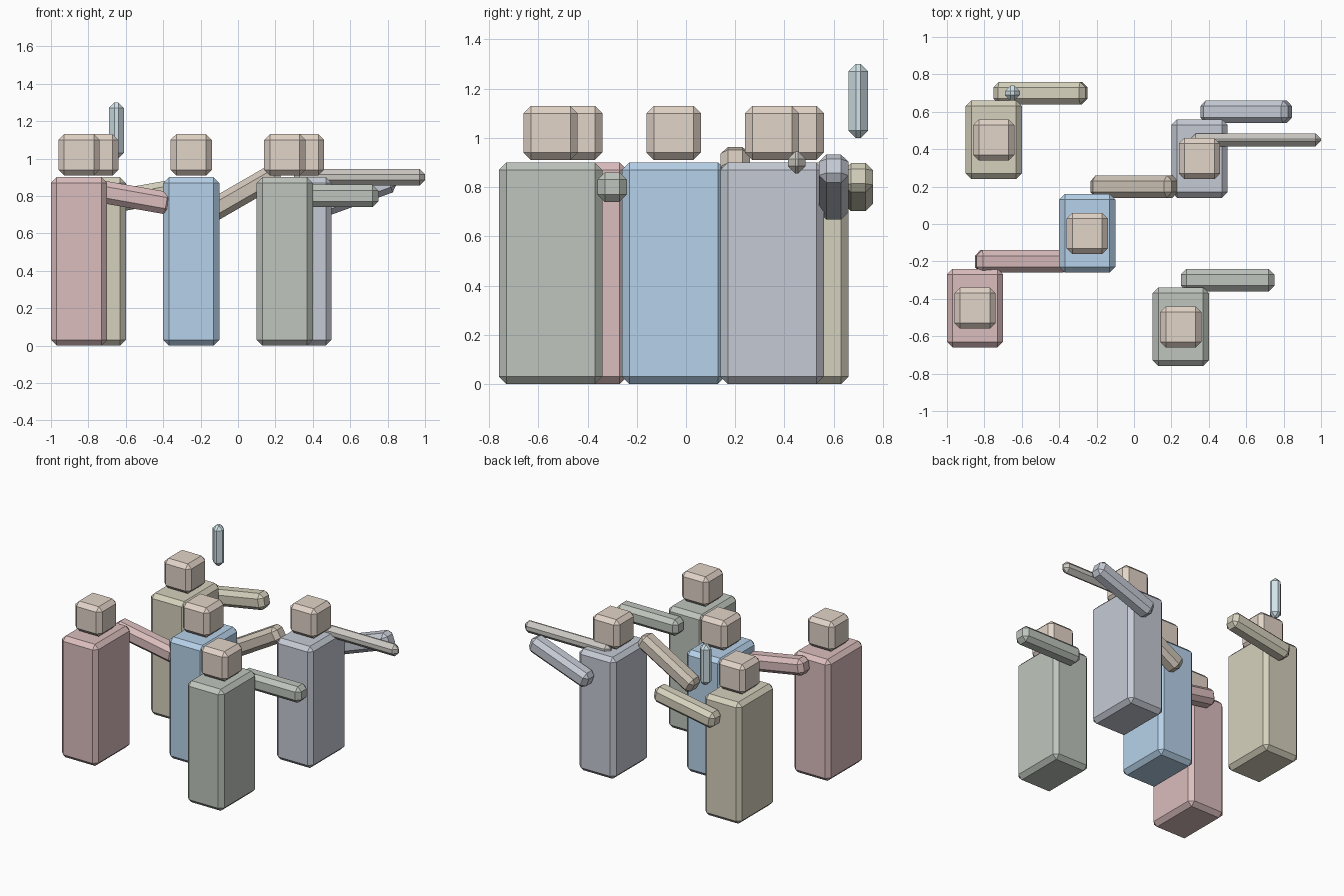
import bpy
from math import radians

if "Cube" in bpy.data.objects:
    bpy.data.objects.remove(bpy.data.objects["Cube"])


def material(name, rgb):
    m = bpy.data.materials.new(name)
    m.diffuse_color = (*rgb, 1)
    m.use_nodes = True
    m.node_tree.nodes["Principled BSDF"].inputs["Base Color"].default_value = m.diffuse_color
    return m


def block(name, centre, size, mat, tilt=0):
    """Box with a single flat chamfer; tilt raises its +x end, in degrees."""
    bpy.ops.mesh.primitive_cube_add(size=1, location=centre)
    ob = bpy.context.object
    ob.name = name
    ob.scale = size
    bpy.ops.object.transform_apply(location=False, rotation=False, scale=True)
    ob.rotation_euler.y = -radians(tilt)
    bevel = ob.modifiers.new("chamfer", 'BEVEL')
    bevel.width = 0.03
    bevel.segments = 1
    bevel.limit_method = 'NONE'
    ob.data.materials.append(mat)
    return ob


skin = material("skin", (0.76, 0.66, 0.58))
brown = material("sleeve_brown", (0.62, 0.55, 0.47))

# Figures: name, x, y, arm tilt, body colour, arm material override
figures = [
    ("red", -0.85, -0.45, -10, (0.71, 0.51, 0.51), None),
    ("olive", -0.75, 0.45, 10, (0.67, 0.64, 0.51), None),
    ("blue", -0.25, -0.05, 30, (0.47, 0.64, 0.82), brown),
    ("green", 0.25, -0.55, 0, (0.52, 0.56, 0.51), None),
    ("slate", 0.35, 0.35, 20, (0.56, 0.59, 0.66), None),
]
for name, x, y, tilt, rgb, arm_mat in figures:
    cloth = material(name + "_cloth", rgb)
    block(name + "_body", (x, y, 0.45), (0.30, 0.42, 0.90), cloth)
    block(name + "_head", (x, y, 1.02), (0.22, 0.22, 0.22), skin)
    block(name + "_arm", (x + 0.25, y + 0.25, 0.80), (0.50, 0.12, 0.12),
          arm_mat or cloth, tilt)

# Held stick and upright flask
block("stick", (0.65, 0.45, 0.90), (0.70, 0.07, 0.09),
      material("stick_grey", (0.60, 0.58, 0.54)))
block("flask", (-0.65, 0.70, 1.15), (0.08, 0.08, 0.30),
      material("flask_blue", (0.64, 0.77, 0.82)))
